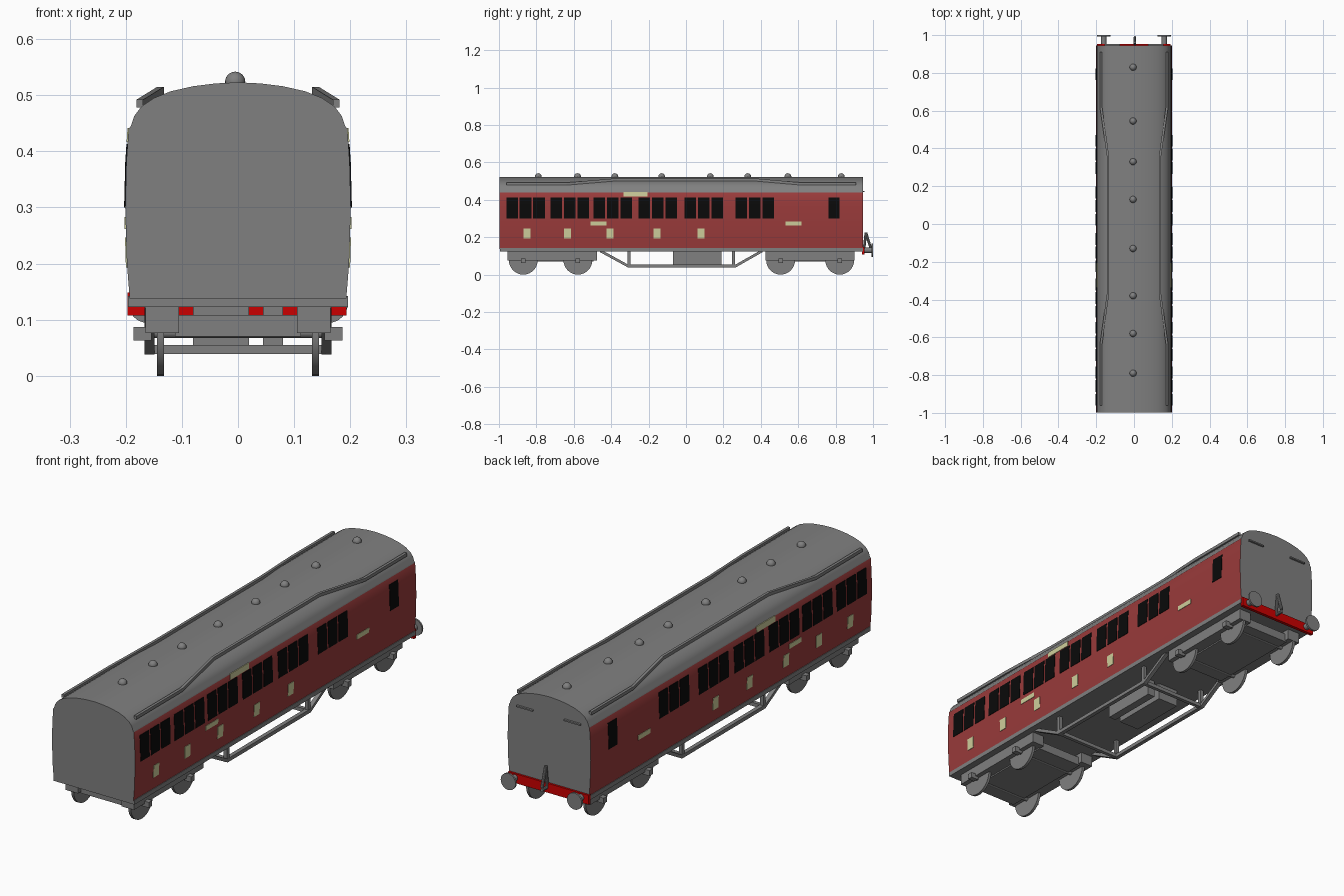
import bpy, bmesh, math
from mathutils import Vector

if "Cube" in bpy.data.objects:
    bpy.data.objects.remove(bpy.data.objects["Cube"])


def material(name, rgb):
    m = bpy.data.materials.new(name)
    m.diffuse_color = (*rgb, 1)
    m.use_nodes = True
    m.node_tree.nodes["Principled BSDF"].inputs["Base Color"].default_value = m.diffuse_color
    return m


GREY = material("grey", (0.215, 0.215, 0.215))
MAROON = material("maroon", (0.32, 0.043, 0.043))
BLACK = material("window black", (0.003, 0.003, 0.003))
CREAM = material("cream", (0.62, 0.62, 0.33))
RED = material("bright red", (0.6, 0.0, 0.0))


def finish(name, bm, mats, smooth=False):
    bmesh.ops.recalc_face_normals(bm, faces=bm.faces)
    me = bpy.data.meshes.new(name)
    bm.to_mesh(me)
    bm.free()
    for m in mats:
        me.materials.append(m)
    ob = bpy.data.objects.new(name, me)
    bpy.context.collection.objects.link(ob)
    if smooth:
        bpy.context.view_layer.objects.active = ob
        ob.select_set(True)
        bpy.ops.object.shade_smooth_by_angle(angle=math.radians(35))
        ob.select_set(False)
    return ob


def add_box(bm, x0, x1, y0, y1, z0, z1):
    vs = bmesh.ops.create_cube(bm, size=1)["verts"]
    for v in vs:
        v.co = Vector(((x0 + x1) / 2 + v.co.x * (x1 - x0),
                       (y0 + y1) / 2 + v.co.y * (y1 - y0),
                       (z0 + z1) / 2 + v.co.z * (z1 - z0)))


def boxes(name, mat, dims):
    bm = bmesh.new()
    for d in dims:
        add_box(bm, *d)
    return finish(name, bm, [mat])


def add_cylinder(bm, a, b, r, seg=24):
    a, b = Vector(a), Vector(b)
    vs = bmesh.ops.create_cone(bm, cap_ends=True, segments=seg, radius1=r,
                               radius2=r, depth=(b - a).length)["verts"]
    rot = (b - a).to_track_quat('Z', 'Y')
    for v in vs:
        v.co = rot @ v.co + (a + b) / 2


def bar(bm, pts, w, h):
    """Square bar following a path in the y direction (w across, h tall)."""
    rings = []
    for p in pts:
        rings.append([bm.verts.new((p[0] + sx * w / 2, p[1], p[2] + sz * h / 2))
                      for sx, sz in ((-1, -1), (1, -1), (1, 1), (-1, 1))])
    for r0, r1 in zip(rings, rings[1:]):
        for i in range(4):
            j = (i + 1) % 4
            bm.faces.new((r0[i], r0[j], r1[j], r1[i]))
    bm.faces.new(rings[0])
    bm.faces.new(rings[-1])


# coach body: one cross-section swept along y, maroon sides, grey roof and ends
SIDE = [(0.193, 0.138), (0.198, 0.2), (0.201, 0.3), (0.199, 0.38), (0.195, 0.44)]
ROOF = [(0.191, 0.445), (0.185, 0.463), (0.172, 0.480), (0.15, 0.495),
        (0.12, 0.507), (0.08, 0.516), (0.04, 0.521)]
half = SIDE + ROOF
section = half + [(0, 0.523)] + [(-x, z) for x, z in reversed(half)]
bm = bmesh.new()
ends = [[bm.verts.new((x, y, z)) for x, z in section] for y in (-0.998, 0.945)]
n = len(section)
for i in range(n):
    j = (i + 1) % n
    f = bm.faces.new((ends[0][i], ends[0][j], ends[1][j], ends[1][i]))
    zc = f.calc_center_median().z
    f.material_index = 1 if 0.14 < zc < 0.441 else 0
for e in ends:
    bm.faces.new(e)
finish("coach_body", bm, [GREY, MAROON], smooth=True)


def side_x(z):
    for (x0, z0), (x1, z1) in zip(SIDE, SIDE[1:]):
        if z <= z1:
            return x0 + (x1 - x0) * (z - z0) / (z1 - z0)
    return SIDE[-1][0]


def side_plates(name, mat, rects, t=0.002):
    """Thin plates hugging the curved walls, on both sides."""
    bm = bmesh.new()
    for y0, y1, z0, z1 in rects:
        zs = [z0] + [z for _, z in SIDE if z0 < z < z1] + [z1]
        for s in (1, -1):
            loop = [(s * (side_x(z) + t), z) for z in zs]
            loop += [(s * (side_x(z) - t), z) for z in reversed(zs)]
            a = [bm.verts.new((x, y0, z)) for x, z in loop]
            b = [bm.verts.new((x, y1, z)) for x, z in loop]
            for i in range(len(loop)):
                j = (i + 1) % len(loop)
                bm.faces.new((a[i], a[j], b[j], b[i]))
            bm.faces.new(a)
            bm.faces.new(b)
    finish(name, bm, [mat])


# windows in groups of three, plus one near the back
wins = [(y + k * 0.072, y + k * 0.072 + 0.062, 0.300, 0.413)
        for y in (-0.961, -0.725, -0.495, -0.254, -0.008, 0.265) for k in range(3)]
wins.append((0.762, 0.822, 0.300, 0.413))
side_plates("windows", BLACK, wins)

# cream panels on the sides
panels = [(y - 0.019, y + 0.019, 0.193, 0.246) for y in (-0.85, -0.634, -0.407, -0.155, 0.08)]
panels += [(-0.51, -0.425, 0.262, 0.283), (0.533, 0.618, 0.262, 0.283),
           (-0.335, -0.206, 0.417, 0.442)]
side_plates("cream_panels", CREAM, panels)

# roof ventilators
bm = bmesh.new()
for y in (0.83, 0.545, 0.33, 0.13, -0.13, -0.38, -0.58, -0.79):
    vs = bmesh.ops.create_uvsphere(bm, u_segments=20, v_segments=12, radius=0.018)["verts"]
    for v in vs:
        v.co += Vector((-0.005, y, 0.524))
finish("roof_vents", bm, [GREY], smooth=True)

# rain strips on the roof
bm = bmesh.new()
for s in (1, -1):
    bar(bm, [(s * x, y, z) for x, y, z in (
        (0.175, -0.96, 0.485), (0.175, -0.64, 0.485), (0.138, -0.37, 0.508),
        (0.138, 0.36, 0.508), (0.175, 0.62, 0.485), (0.175, 0.91, 0.485))], 0.012, 0.014)
finish("rain_strips", bm, [GREY])

# underframe floor, equipment boxes and back handrails
boxes("underframe", GREY, [(-0.196, 0.196, -0.995, 0.945, 0.123, 0.142)])
boxes("equipment_boxes", GREY, [(-0.08, 0.02, -0.07, 0.19, 0.048, 0.125),
                                (0.045, 0.08, -0.07, 0.19, 0.048, 0.125)])
boxes("end_handrails", GREY, [(s * 0.115 - 0.04, s * 0.115 + 0.04, 0.945, 0.954, 0.441, 0.447)
                              for s in (1, -1)])

# truss rods with posts and cross bars
bm = bmesh.new()
for s in (1, -1):
    x = s * 0.158
    bar(bm, [(x, -0.46, 0.128), (x, -0.31, 0.046), (x, 0.265, 0.046), (x, 0.41, 0.128)], 0.018, 0.016)
    for y in (-0.305, 0.255):
        add_box(bm, x - 0.008, x + 0.008, y - 0.008, y + 0.008, 0.046, 0.125)
for y in (-0.305, 0.255):
    add_box(bm, -0.155, 0.155, y - 0.008, y + 0.008, 0.039, 0.055)
finish("truss", bm, [GREY])

# two bogies with wheels, axles and axle boxes
for name, y0, y1, axles in (("front", -0.955, -0.475, (-0.87, -0.578)),
                            ("back", 0.425, 0.90, (0.506, 0.822))):
    dims = [(-0.112, 0.112, y0 + 0.02, y1 - 0.02, 0.07, 0.108)]
    for s in (-0.135, 0.135):
        dims.append((s - 0.03, s + 0.03, y0, y1, 0.076, 0.124))
    boxes(name + "_bogie_frame", GREY, dims)
    bm = bmesh.new()
    for y in axles:
        add_cylinder(bm, (-0.15, y, 0.077), (0.15, y, 0.077), 0.01, 12)
        for s in (1, -1):
            add_cylinder(bm, (s * 0.132, y, 0.077), (s * 0.144, y, 0.077), 0.077, 32)
    finish(name + "_wheels", bm, [GREY], smooth=True)
    boxes(name + "_axle_boxes", GREY, [(s * 0.17 - 0.016, s * 0.17 + 0.016, y - 0.012, y + 0.012,
                                        0.063, 0.087) for y in axles for s in (1, -1)])

# buffer beam, buffers and coupling at the back
boxes("buffer_beam", RED, [(-0.197, 0.193, 0.94, 0.954, 0.107, 0.148)])
bm = bmesh.new()
for s in (1, -1):
    add_cylinder(bm, (s * 0.16, 0.95, 0.13), (s * 0.16, 0.993, 0.13), 0.014)
    add_cylinder(bm, (s * 0.16, 0.992, 0.13), (s * 0.16, 1.0, 0.13), 0.036, 32)
finish("buffers", bm, [GREY], smooth=True)
bm = bmesh.new()
for a, b in (((0.951, 0.13), (0.962, 0.225)), ((0.962, 0.225), (0.988, 0.14)),
             ((0.951, 0.13), (0.99, 0.13))):
    add_cylinder(bm, (0.005, *a), (0.005, *b), 0.007, 10)
finish("coupling", bm, [GREY], smooth=True)
